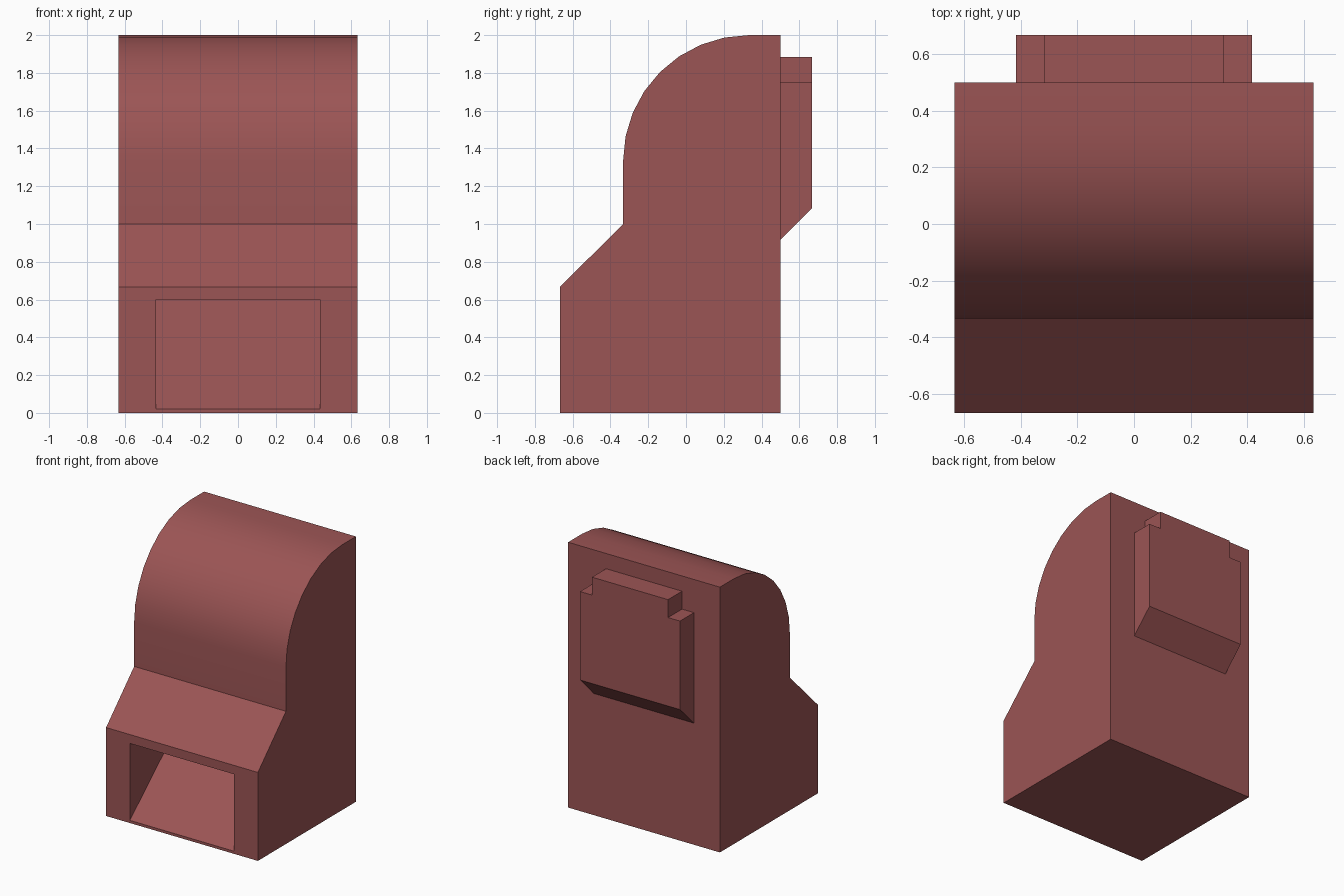
import bpy, bmesh, math

if "Cube" in bpy.data.objects:
    bpy.data.objects.remove(bpy.data.objects["Cube"])

mat = bpy.data.materials.new("dusty_red")
mat.diffuse_color = (0.33, 0.09, 0.09, 1)
mat.use_nodes = True
mat.node_tree.nodes["Principled BSDF"].inputs["Base Color"].default_value = mat.diffuse_color


def prism(name, x0, x1, profile):
    """Extrude a closed (y, z) side profile from x0 to x1."""
    bm = bmesh.new()
    face = bm.faces.new([bm.verts.new((x0, y, z)) for y, z in profile])
    ext = bmesh.ops.extrude_face_region(bm, geom=[face])
    moved = [v for v in ext["geom"] if isinstance(v, bmesh.types.BMVert)]
    bmesh.ops.translate(bm, verts=moved, vec=(x1 - x0, 0, 0))
    bmesh.ops.recalc_face_normals(bm, faces=bm.faces)
    mesh = bpy.data.meshes.new(name)
    bm.to_mesh(mesh)
    bm.free()
    mesh.materials.append(mat)
    obj = bpy.data.objects.new(name, mesh)
    bpy.context.collection.objects.link(obj)
    return obj


def rect(y0, y1, z0, z1):
    return [(y0, z0), (y1, z0), (y1, z1), (y0, z1)]


W, FRONT, STEP, BACK = 0.633, -0.667, -0.333, 0.5

# Base side walls and the side blocks of the middle layer
for side, s in (("left", -1), ("right", 1)):
    prism(f"base_wall_{side}", s * 0.435, s * W, rect(FRONT, BACK, 0, 0.6))
    prism(f"middle_block_{side}", s * 0.365, s * W, rect(STEP, BACK, 0.6, 0.933))

# Base centre with a ramp rising from the front edge
prism("base_ramp", -0.435, 0.435,
      [(FRONT, 0), (BACK, 0), (BACK, 0.6), (0, 0.6), (FRONT, 0.02)])

# Centre of the middle layer
prism("middle_core", -0.365, 0.365, rect(STEP, BACK, 0.6, 0.933))

# Sloping front cowl
prism("front_cowl", -W, W,
      [(FRONT, 0.6), (STEP, 0.6), (STEP, 1.0), (FRONT, 0.667)])

# Upper body with a rounded front
R, SEG = 0.667, 8
arc = [(STEP + R - R * math.cos(a), 1.333 + R * math.sin(a))
       for a in (i * math.pi / 2 / SEG for i in range(SEG + 1))]
body = prism("upper_body", -W, W, [(STEP, 0.933)] + arc + [(BACK, 2.0), (BACK, 0.933)])

# Rear pack with slanted underside, and its top bar
prism("rear_pack", -0.417, 0.417,
      [(BACK, 0.917), (0.667, 1.083), (0.667, 1.75), (BACK, 1.75)])
prism("rear_pack_top", -0.317, 0.317, rect(BACK, 0.667, 1.75, 1.885))

# Smooth the rounded front, keeping corners sharp
bpy.context.view_layer.objects.active = body
body.select_set(True)
bpy.ops.object.shade_smooth_by_angle(angle=math.radians(30))
